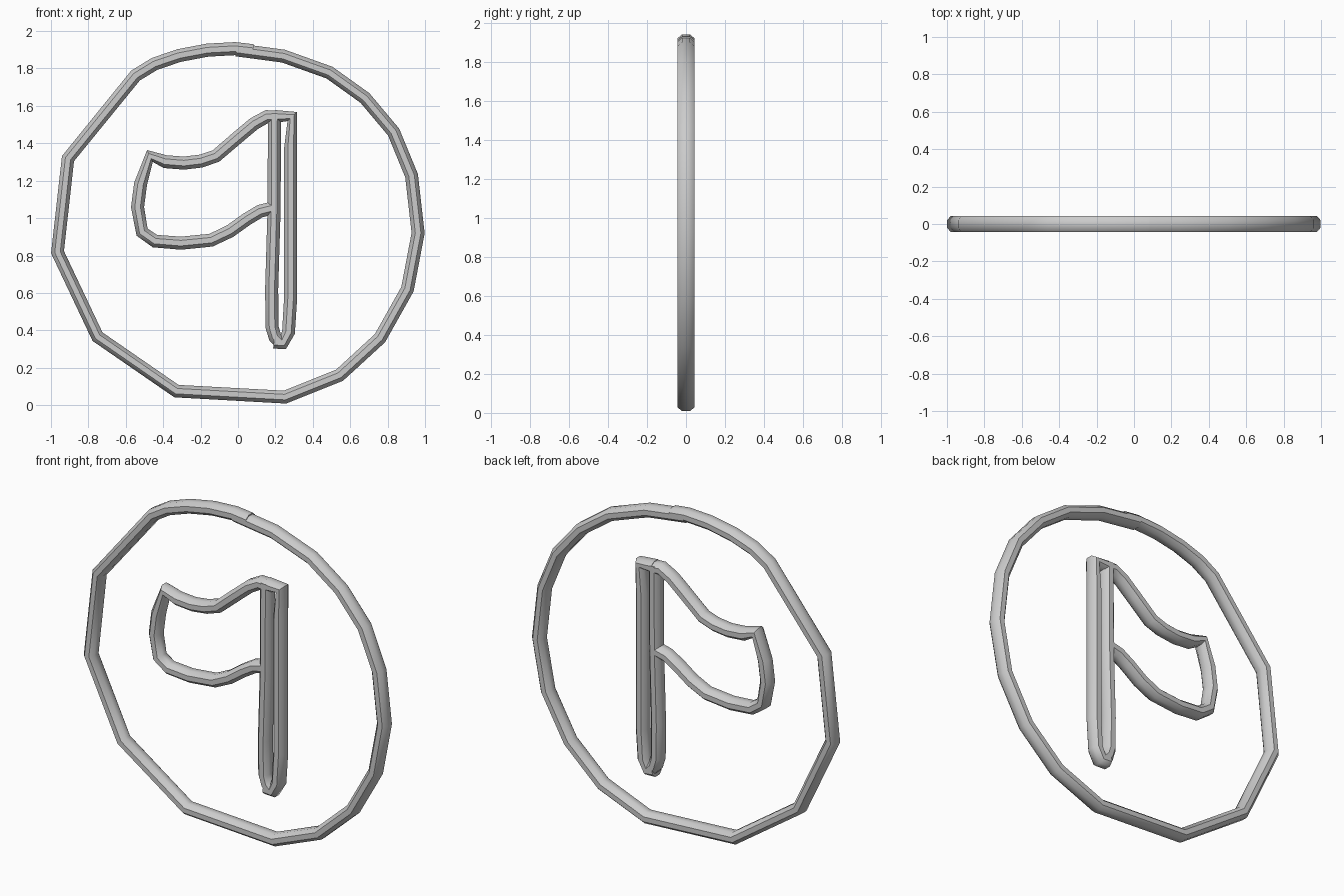
import bpy
from mathutils import Vector

# Eight-sided rod section: (in-plane offset, depth offset)
SECTION = [(0.035, -0.02), (0.035, 0.02), (0.015, 0.043), (-0.015, 0.043),
           (-0.035, 0.02), (-0.035, -0.02), (-0.015, -0.043), (0.015, -0.043)]


def rod(name, path):
    """Sweep the section along an open path in the xz plane."""
    pts = [Vector(p) for p in path]
    n, k = len(pts), len(SECTION)
    verts, faces = [], []
    for i, p in enumerate(pts):
        d = Vector((0, 0))
        if i > 0:
            d += (p - pts[i - 1]).normalized()
        if i < n - 1:
            d += (pts[i + 1] - p).normalized()
        d.normalize()
        side = Vector((d.y, -d.x))
        for a, b in SECTION:
            q = p + side * a
            verts.append((q.x, b, q.y))
    for i in range(n - 1):
        for j in range(k):
            m = (j + 1) % k
            faces.append((i * k + j, i * k + m, (i + 1) * k + m, (i + 1) * k + j))
    faces.append(tuple(range(k))[::-1])
    faces.append(tuple(range((n - 1) * k, n * k)))
    mesh = bpy.data.meshes.new(name)
    mesh.from_pydata(verts, [], faces)
    obj = bpy.data.objects.new(name, mesh)
    bpy.context.collection.objects.link(obj)
    # consistent normals and smooth shading
    bpy.ops.object.select_all(action='DESELECT')
    obj.select_set(True)
    bpy.context.view_layer.objects.active = obj
    bpy.ops.object.mode_set(mode='EDIT')
    bpy.ops.mesh.select_all(action='SELECT')
    bpy.ops.mesh.normals_make_consistent(inside=False)
    bpy.ops.object.mode_set(mode='OBJECT')
    bpy.ops.object.shade_smooth_by_angle(angle=0.85)
    return obj


# Outer hoop, hand-bent with overlapping ends at the top
rod("outer_hoop", [
    (-0.01, 1.90), (0.243, 1.866), (0.489, 1.778), (0.679, 1.642), (0.832, 1.46),
    (0.928, 1.227), (0.963, 0.92), (0.906, 0.62), (0.759, 0.358), (0.543, 0.16),
    (0.251, 0.043), (-0.329, 0.075), (-0.751, 0.366), (-0.965, 0.818),
    (-0.909, 1.318), (-0.548, 1.762), (-0.447, 1.824), (-0.316, 1.869),
    (-0.163, 1.898), (-0.016, 1.906), (0.08, 1.895)])

# Waving flag outline
rod("flag_outline", [
    (0.182, 1.053), (0.118, 1.037), (0.048, 0.995), (-0.043, 0.93), (-0.144, 0.882),
    (-0.305, 0.866), (-0.444, 0.877), (-0.513, 0.925), (-0.537, 1.059),
    (-0.521, 1.182), (-0.471, 1.332), (-0.39, 1.302), (-0.289, 1.294),
    (-0.198, 1.305), (-0.118, 1.332), (0, 1.433), (0.086, 1.505),
    (0.155, 1.543), (0.198, 1.54)])

# Flagpole: left side, then the right side with its top and bottom bends
rod("pole_left", [(0.195, 1.56), (0.193, 1.05), (0.18, 0.62), (0.182, 0.417),
                  (0.198, 0.364), (0.23, 0.33)])
rod("pole_right", [(0.198, 1.543), (0.29, 1.543), (0.281, 1.37), (0.281, 0.567),
                   (0.27, 0.39), (0.24, 0.331), (0.192, 0.337)])
